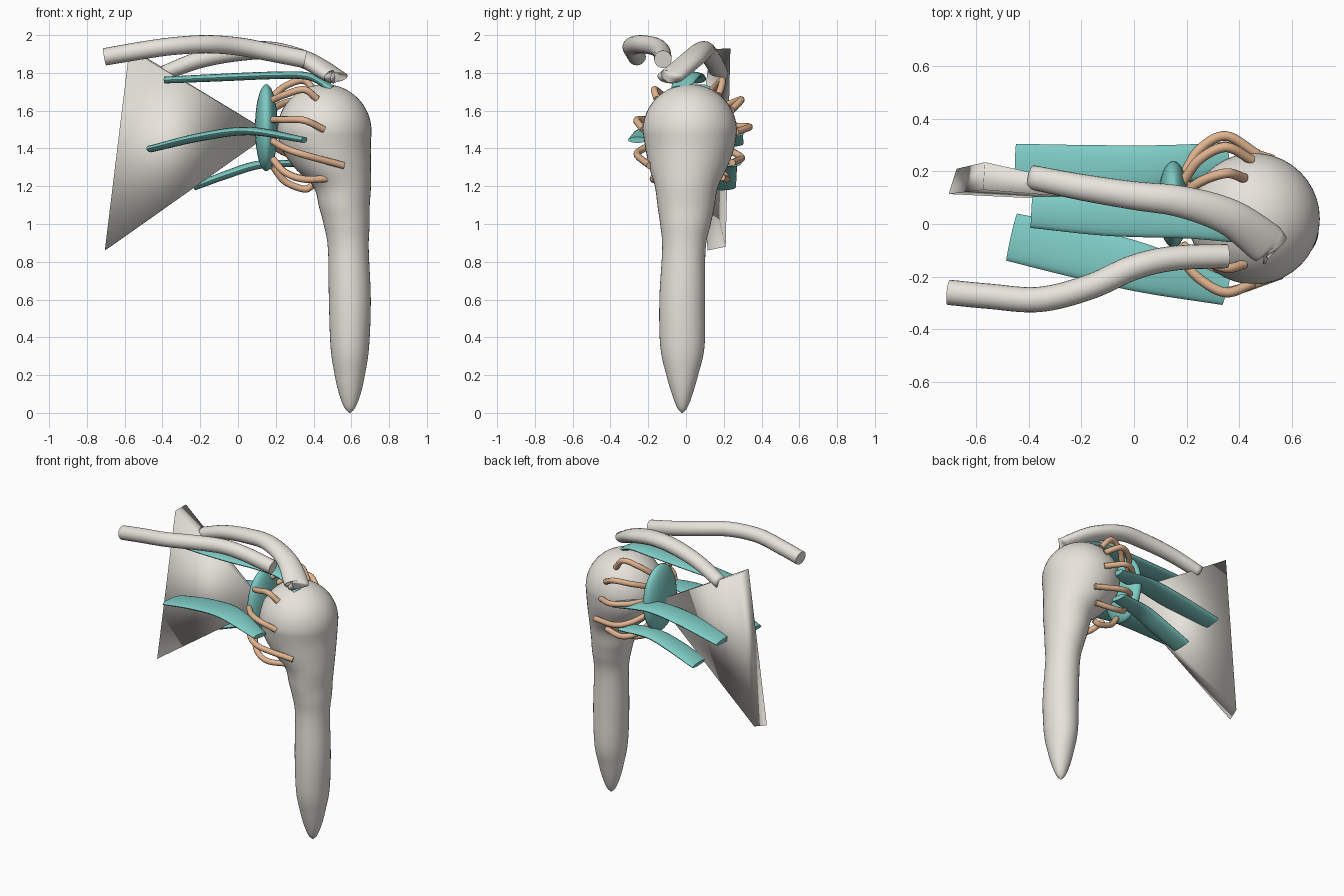
import bpy, bmesh
from math import sin, cos, pi, radians
from mathutils import Vector

if "Cube" in bpy.data.objects:
    bpy.data.objects.remove(bpy.data.objects["Cube"])


def material(name, rgb):
    m = bpy.data.materials.new(name)
    m.diffuse_color = (*rgb, 1)
    m.use_nodes = True
    m.node_tree.nodes["Principled BSDF"].inputs["Base Color"].default_value = m.diffuse_color
    return m


BONE = material("bone", (0.80, 0.77, 0.71))
TEAL = material("teal", (0.21, 0.60, 0.56))
TAN = material("tan", (0.76, 0.46, 0.28))


def finish(bm, name, mat, angle=50):
    bmesh.ops.recalc_face_normals(bm, faces=bm.faces[:])
    me = bpy.data.meshes.new(name)
    bm.to_mesh(me)
    bm.free()
    ob = bpy.data.objects.new(name, me)
    bpy.context.collection.objects.link(ob)
    me.materials.append(mat)
    bpy.ops.object.select_all(action='DESELECT')
    bpy.context.view_layer.objects.active = ob
    ob.select_set(True)
    bpy.ops.object.shade_smooth_by_angle(angle=radians(angle))
    return ob


def spline(stations, steps):
    """Catmull-Rom through tuples of any length."""
    p = [Vector(s) for s in stations]
    p = [p[0] * 2 - p[1]] + p + [p[-1] * 2 - p[-2]]
    out = []
    for i in range(1, len(p) - 2):
        a, b, c, d = p[i - 1:i + 3]
        for k in range(steps):
            t = k / steps
            out.append(0.5 * (2 * b + (c - a) * t + (2 * a - 5 * b + 4 * c - d) * t ** 2
                              + (3 * b - a - 3 * c + d) * t ** 3))
    return out + [p[-2]]


def loft(rings, name, mat, angle=50):
    """Skin a list of point rings and cap both ends."""
    bm = bmesh.new()
    vs = [[bm.verts.new(p) for p in r] for r in rings]
    n = len(vs[0])
    for r, s in zip(vs, vs[1:]):
        for j in range(n):
            bm.faces.new((r[j], r[(j + 1) % n], s[(j + 1) % n], s[j]))
    bm.faces.new(vs[0])
    bm.faces.new(vs[-1])
    return finish(bm, name, mat, angle)


def sweep(name, stations, mat, steps=8, n=20, angle=50):
    """Stations: x, y, z, half width (horizontal), half thickness."""
    s = spline(stations, steps)
    pts = [Vector(q[:3]) for q in s]
    rings = []
    for i, q in enumerate(s):
        t = (pts[min(i + 1, len(s) - 1)] - pts[max(i - 1, 0)]).normalized()
        side = t.cross(Vector((0, 0, 1))).normalized()
        up = side.cross(t)
        rings.append([pts[i] + side * (q[3] * cos(2 * pi * j / n)) + up * (q[4] * sin(2 * pi * j / n))
                      for j in range(n)])
    return loft(rings, name, mat, angle)


# humerus: round head blending into the shaft (z, cx, cy, rx, ry)
head = []
for k in range(1, 17):
    a = radians(90 - k * 5.6)
    head.append((1.49 + 0.25 * sin(a), 0.457, 0.02, 0.25 * cos(a), 0.25 * cos(a)))
shaft = [(1.4, .466, .02, .237, .235), (1.3, .500, .012, .204, .207), (1.2, .551, .003, .153, .168),
         (1.09, .563, 0, .134, .15), (1.0, .575, -.003, .122, .134), (.87, .584, -.011, .108, .115),
         (.6, .592, -.02, .111, .121), (.35, .592, -.019, .102, .117), (.2, .592, -.02, .08, .084),
         (.1, .592, -.02, .057, .055), (.03, .592, -.02, .03, .028), (0, .592, -.02, .004, .004)]
prof = [Vector((1.74, .457, .02, .005, .005))] + [Vector(h) for h in head[:-1]] + spline([head[-1]] + shaft, 5)
loft([[Vector((q[1] + q[3] * cos(2 * pi * j / 40), q[2] + q[4] * sin(2 * pi * j / 40), q[0]))
       for j in range(40)] for q in prof], "humerus", BONE, 180)

# scapula blade: thin pyramid pointing at the socket, softly shaded
bm = bmesh.new()
v = [bm.verts.new(p) for p in ((-.575, .13, 1.925), (-.567, .235, 1.93), (-.675, .21, .88),
                               (-.705, .114, .86), (.175, .07, 1.48))]
bm.faces.new(v[:4])
for i in range(4):
    bm.faces.new((v[i], v[(i + 1) % 4], v[4]))
finish(bm, "scapula_blade", BONE, 180)

# scapular spine and acromion, clavicle
sweep("acromion_spine", [(-.39, .178, 1.80, .046, .04), (-.2, .14, 1.87, .05, .045),
                         (0, .108, 1.91, .054, .048), (.18, .085, 1.917, .06, .048),
                         (.36, .027, 1.868, .07, .047), (.495, -.068, 1.79, .08, .043),
                         (.51, -.08, 1.78, .07, .033)], BONE, angle=180)
sweep("clavicle", [(-.705, -.26, 1.885, .048, .046), (-.55, -.275, 1.912, .048, .047),
                   (-.36, -.287, 1.94, .048, .047), (-.17, -.24, 1.952, .048, .048),
                   (0, -.165, 1.94, .048, .048), (.155, -.13, 1.912, .047, .048),
                   (.355, -.122, 1.872, .046, .047)], BONE)

# socket rim
bm = bmesh.new()
bmesh.ops.create_uvsphere(bm, u_segments=32, v_segments=20, radius=1)
for w in bm.verts:
    w.co = Vector((.15 + .06 * w.co.x, .075 + .165 * w.co.y, 1.51 + .23 * w.co.z))
finish(bm, "socket_rim", TEAL)

# cuff tendons: flat lens-shaped bands
bands = {
    "top_tendon": [(-.39, .045, 1.762, .06, .018), (-.1, .03, 1.775, .075, .02),
                   (.2, .02, 1.787, .075, .02), (.38, .0, 1.78, .07, .02), (.5, -.03, 1.715, .05, .018)],
    "front_tendon": [(-.465, -.05, 1.397, .092, .018), (-.2, -.11, 1.46, .098, .022),
                     (.06, -.175, 1.492, .09, .022), (.35, -.258, 1.445, .052, .016)],
    "back_tendon": [(-.45, .215, 1.425, .09, .018), (-.15, .21, 1.485, .09, .022),
                    (.1, .22, 1.512, .08, .022), (.36, .255, 1.48, .055, .016)],
    "lower_back_tendon": [(-.235, .19, 1.195, .075, .018), (-.05, .19, 1.265, .078, .022),
                          (.12, .205, 1.315, .07, .022), (.33, .24, 1.32, .055, .016)],
}
for name, path in bands.items():
    sweep(name, path, TEAL)

# capsule ligaments arching from rim to head: start angle, end angle, end x, end radius
ligaments = [(60, 50, .42, .24), (33, 25, .45, .245), (5, -3, .47, .245), (-25, -38, .53, .285),
             (-52, -56, .48, .305), (128, 137, .42, .237), (165, 180, .455, .245),
             (198, 222, .56, .285), (232, 238, .49, .305), (280, 280, .395, .30)]
for i, (a0, a1, x1, r1) in enumerate(ligaments):
    def at(x, deg, ry, rz):
        return (x, .02 + ry * cos(radians(deg)), 1.5 + rz * sin(radians(deg)), .0185, .0185)
    am = (a0 * 2 + a1) / 3
    rm = max(.315 if cos(radians(a0)) > 0 else .285, r1 + .025)
    sweep(f"ligament_{i + 1}", [at(.185, a0, .165, .20), at(.25, (a0 + am) / 2, rm - .05, rm - .045),
                                at(.35, am, rm, rm - .005), at(x1, a1, r1, r1)], TAN, 8, 12)
